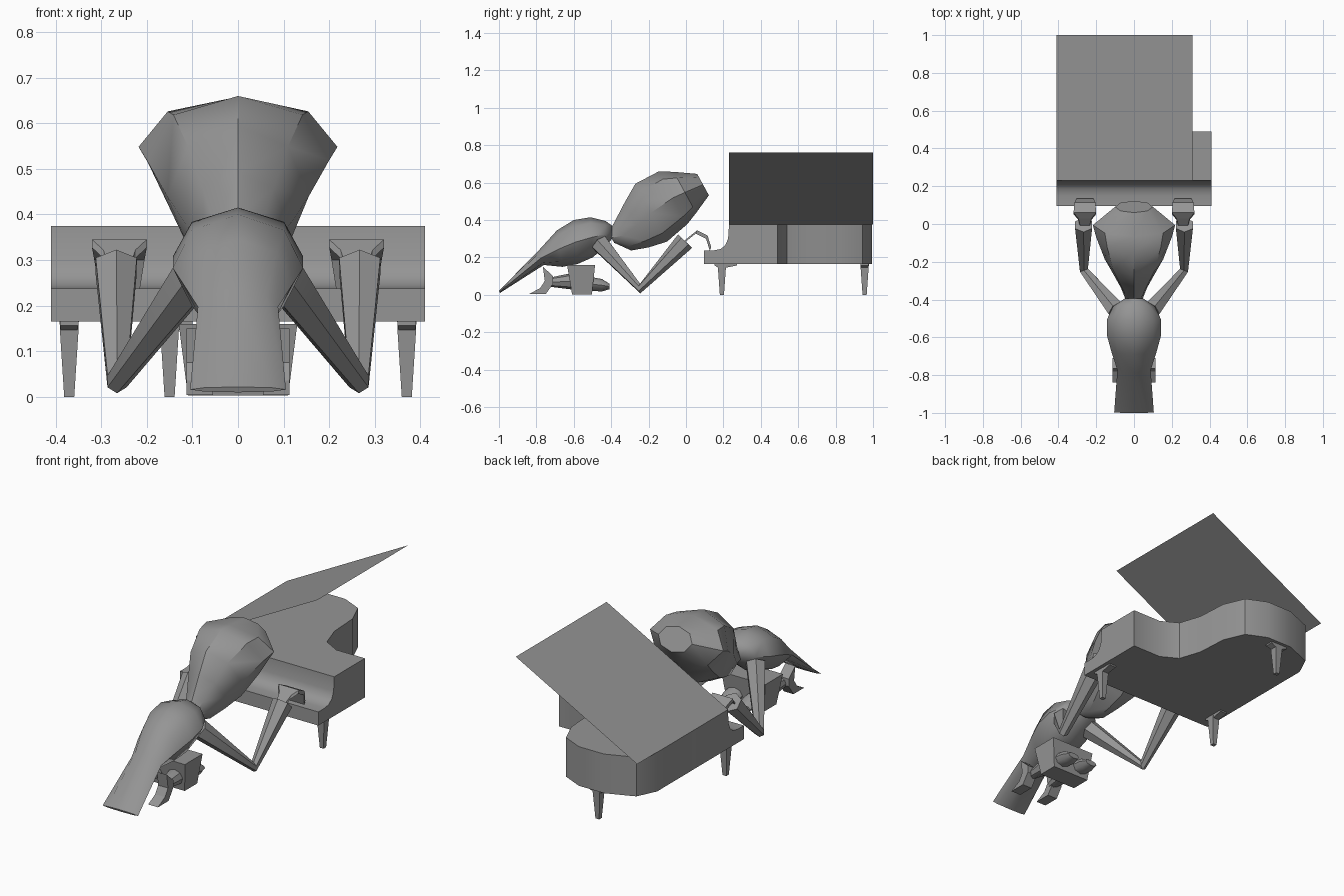
import bpy, bmesh
from math import sin, cos, pi, radians
from mathutils import Vector

cube = bpy.data.objects.get("Cube")
if cube:
    bpy.data.objects.remove(cube, do_unlink=True)

grey = bpy.data.materials.new("plain grey")
grey.use_nodes = True
grey.diffuse_color = (0.3, 0.3, 0.3, 1)
grey.node_tree.nodes["Principled BSDF"].inputs["Base Color"].default_value = (0.3, 0.3, 0.3, 1)


def finish(name, bm, smooth=None):
    bmesh.ops.recalc_face_normals(bm, faces=bm.faces)
    mesh = bpy.data.meshes.new(name)
    bm.to_mesh(mesh)
    bm.free()
    mesh.materials.append(grey)
    obj = bpy.data.objects.new(name, mesh)
    bpy.context.collection.objects.link(obj)
    if smooth:
        bpy.ops.object.select_all(action="DESELECT")
        obj.select_set(True)
        bpy.context.view_layer.objects.active = obj
        bpy.ops.object.shade_smooth_by_angle(angle=radians(smooth))
    return obj


def loft(name, rings, smooth=None):
    """Skin a list of equal vertex rings and cap both ends."""
    bm = bmesh.new()
    loops = [[bm.verts.new(p) for p in ring] for ring in rings]
    n = len(loops[0])
    for a, b in zip(loops, loops[1:]):
        for i in range(n):
            j = (i + 1) % n
            bm.faces.new((a[i], a[j], b[j], b[i]))
    bm.faces.new(loops[0])
    bm.faces.new(loops[-1])
    return finish(name, bm, smooth)


def oval(top, bottom, half_width, x=0, sides=8):
    """Ring spanning two (y, z) points with a half width along x."""
    t, b = Vector((x, *top)), Vector((x, *bottom))
    mid, up = (t + b) / 2, (t - b) / 2
    return [mid + up * cos(2 * pi * i / sides) + Vector((half_width * sin(2 * pi * i / sides), 0, 0))
            for i in range(sides)]


def rect(x, y, z, hx, hy):
    return [(x - hx, y - hy, z), (x + hx, y - hy, z), (x + hx, y + hy, z), (x - hx, y + hy, z)]


def tube(name, points, radii, sides=6):
    """Tapered limb along a bent path, mitred at the joints."""
    pts = [Vector(p) for p in points]
    rings = []
    for i, (p, r) in enumerate(zip(pts, radii)):
        d = (pts[min(i + 1, len(pts) - 1)] - pts[max(i - 1, 0)]).normalized()
        side = d.cross(Vector((0, 0, 1))).normalized()
        up = side.cross(d)
        rings.append([p + r * (up * cos(2 * pi * k / sides) + side * sin(2 * pi * k / sides))
                      for k in range(sides)])
    return loft(name, rings, 40)


# Piano case: curved outline raised to full height
outline = [(-.41, .23), (-.41, .83), (-.36, .935), (-.21, .995), (-.06, .995), (.05, .945),
           (.1, .83), (.11, .66), (.15, .54), (.24, .49), (.41, .49), (.41, .23)]
loft("piano_case", [[(x, y, z) for x, y in outline] for z in (.165, .375)], 40)

# Keyboard shelf and curved fall board
profile = [(.095, .165), (.095, .238), (.15, .238), (.185, .245), (.21, .265),
           (.225, .3), (.23, .375), (.23, .165)]
loft("keyboard_front", [[(x, y, z) for y, z in profile] for x in (-.41, .41)], 40)

# Raised lid, a single sheet
bm = bmesh.new()
bm.faces.new([bm.verts.new(p) for p in
              ((-.41, .23, .376), (.31, .23, .76), (.31, 1, .76), (-.41, 1, .376))])
finish("piano_lid", bm)

# Piano legs with flared brackets
for name, x, y, fx, fy in (("front_leg_right", -.37, .192, .02, .06),
                           ("front_leg_left", .37, .192, .02, .06),
                           ("back_leg", -.15, .955, .05, .022)):
    loft(name, [rect(x, y, 0, .011, .011), rect(x, y, .14, .02, .021), rect(x, y, .166, .021, .023)])
    loft(name + "_bracket", [rect(x, y, .145, .018, .018), rect(x, y + (.02 if fy > fx else 0), .157, fx, fy),
                             rect(x, y + (.02 if fy > fx else 0), .166, fx, fy)])

# Stool
loft("stool", [rect(0, -.556, .003, .11, .053), rect(0, -.561, .16, .13, .075)])

# Torso running down into flat coat tails
loft("torso", [oval(*r) for r in (
    ((-.395, .37), (-.395, .3), .05), ((-.43, .395), (-.44, .25), .11),
    ((-.51, .415), (-.5, .2), .143), ((-.6, .4), (-.58, .165), .143),
    ((-.69, .345), (-.66, .15), .12), ((-.79, .235), (-.76, .16), .088),
    ((-1, .022), (-.995, .01), .105))], 50)

# Head: sections along a tilted axis (distance, upper, lower, half width)
neck, axis, normal = Vector((-.39, .31)), Vector((.88, .48)), Vector((-.48, .88))
sections = ((-.01, .03, -.03, .045), (.05, .07, -.11, .07), (.14, .13, -.14, .11),
            (.24, .192, -.16, .155), (.38, .19, -.13, .2), (.45, .15, -.1, .218),
            (.555, .08, -.05, .1))
loft("head", [oval(neck + axis * t + normal * a, neck + axis * t + normal * b, w)
              for t, a, b, w in sections], 40)

for side, s in (("left", 1), ("right", -1)):
    # Bent arm
    tube("arm_" + side, [(s * .09, -.46, .275), (s * .265, -.245, .034), (s * .267, -.005, .287)],
         [.052, .026, .052])
    # Hand arched over the keys (y, z, half width)
    hand = ((-.02, .28, .022), (.03, .322, .035), (.06, .345, .06),
            (.115, .318, .055), (.135, .255, .045))
    loft("hand_" + side, [[(s * .26 - w, y, z), (s * .26 + w, y, z),
                           (s * .26 + w, y - .008, z - .018), (s * .26 - w, y - .008, z - .018)]
                          for y, z, w in hand])
    # Folded leg passing through the stool, knee forward
    loft("leg_" + side, [oval((-.74, .09), (-.74, .045), .022, s * .07),
                         oval((-.62, .115), (-.62, .03), .045, s * .062),
                         oval((-.45, .085), (-.45, .018), .048, s * .058),
                         oval((-.41, .06), (-.41, .03), .035, s * .058)], 40)
    # Foot with raised heel
    foot = ((-.84, .004), (-.78, .036), (-.755, .075), (-.765, .15),
            (-.71, .1), (-.71, .06), (-.75, .004))
    loft("foot_" + side, [[(s * x, y, z) for y, z in foot] for x in (.055, .113)])
